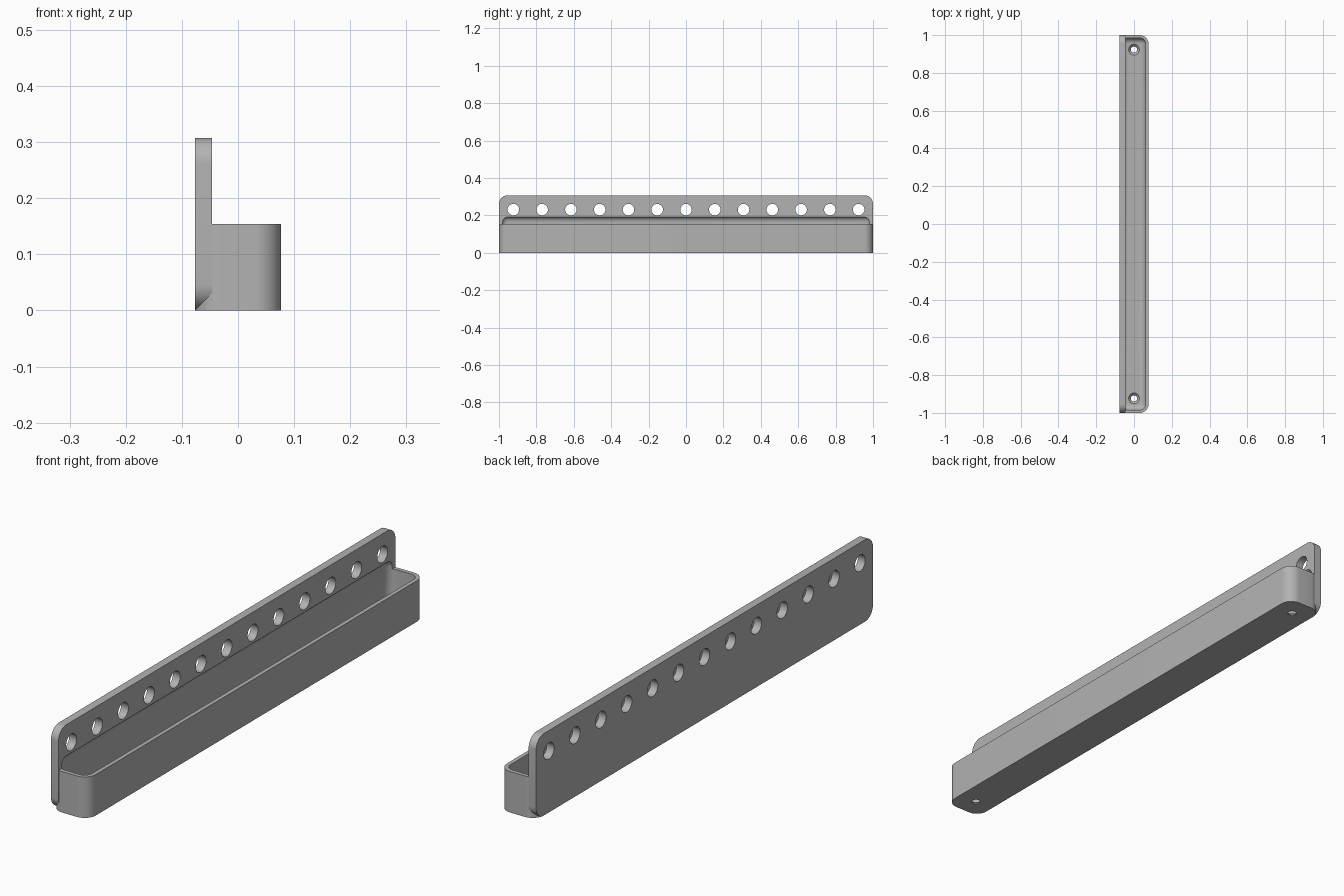
import bpy, bmesh
from math import pi
from mathutils import Matrix, Vector

if "Cube" in bpy.data.objects:
    bpy.data.objects.remove(bpy.data.objects["Cube"])

U = 2 / 195            # one design unit; the rack is 195 long
PITCH = 15 * U         # hole spacing, tray width and tray height
HALF = PITCH / 2
WALL = 1.5 * U
PLATE = 3 * U
CORNER = 4.5 * U

grey = bpy.data.materials.new("grey_plastic")
grey.use_nodes = True
grey.diffuse_color = (0.45, 0.45, 0.45, 1)
grey.node_tree.nodes["Principled BSDF"].inputs["Base Color"].default_value = (0.45, 0.45, 0.45, 1)


def make_object(name, bm):
    mesh = bpy.data.meshes.new(name)
    bmesh.ops.recalc_face_normals(bm, faces=bm.faces)
    bm.to_mesh(mesh)
    bm.free()
    mesh.materials.append(grey)
    obj = bpy.data.objects.new(name, mesh)
    bpy.context.collection.objects.link(obj)
    return obj


def rounded_box(name, low, high, radius, axis=None, segments=10):
    """Box with the edges along one axis rounded, or all of them."""
    low, high = Vector(low), Vector(high)
    bm = bmesh.new()
    bmesh.ops.create_cube(bm, size=1)
    size = high - low
    bmesh.ops.scale(bm, vec=size, verts=bm.verts)
    bmesh.ops.translate(bm, vec=(low + high) / 2, verts=bm.verts)
    edges = [e for e in bm.edges if axis is None
             or abs((e.verts[0].co - e.verts[1].co)[axis]) > size[axis] / 2]
    bmesh.ops.bevel(bm, geom=edges, offset=radius, segments=segments,
                    profile=0.5, affect='EDGES', clamp_overlap=True)
    return make_object(name, bm)


def add_cone(bm, centre, r1, r2, depth, along_x=False):
    matrix = Matrix.Translation(centre)
    if along_x:
        matrix = matrix @ Matrix.Rotation(pi / 2, 4, 'Y')
    bmesh.ops.create_cone(bm, cap_ends=True, segments=32, radius1=r1,
                          radius2=r2, depth=depth, matrix=matrix)


def combine(target, other, operation):
    mod = target.modifiers.new(operation.lower(), 'BOOLEAN')
    mod.object, mod.operation, mod.solver = other, operation, 'EXACT'
    bpy.ops.object.select_all(action='DESELECT')
    bpy.context.view_layer.objects.active = target
    target.select_set(True)
    bpy.ops.object.modifier_apply(modifier=mod.name)
    bpy.data.objects.remove(other)


# Tray body joined to the tall mounting plate
rack = rounded_box("tool_rack", (-HALF, -1, 0), (HALF, 1, PITCH), CORNER, axis=2)
plate = rounded_box("mounting_plate", (-HALF, -1, 0),
                    (-HALF + PLATE, 1, 2 * PITCH), CORNER, axis=0)
combine(rack, plate, 'UNION')

# Filleted cavity, which also scoops into the plate above the tray rim
cavity = rounded_box("tray_cavity", (-HALF + WALL, -1 + WALL, WALL),
                     (HALF - WALL, 1 - WALL, 19 * U), PLATE)
combine(rack, cavity, 'DIFFERENCE')

# Row of round holes along the plate
bm = bmesh.new()
for i in range(-6, 7):
    add_cone(bm, (-HALF + PLATE / 2, i * PITCH, 1.5 * PITCH), PLATE, PLATE,
             PLATE * 2, along_x=True)
combine(rack, make_object("plate_holes", bm), 'DIFFERENCE')

# Drain holes through the floor with countersinks above
for part in ("drain_holes", "countersinks"):
    bm = bmesh.new()
    for side in (-1, 1):
        y = side * 6 * PITCH
        if part == "drain_holes":
            add_cone(bm, (0, y, WALL), 1.6 * U, 1.6 * U, 4 * WALL)
        else:
            add_cone(bm, (0, y, WALL), 1.4 * U, 4.2 * U, 2 * WALL * 0.95)
    combine(rack, make_object(part, bm), 'DIFFERENCE')

bpy.context.view_layer.objects.active = rack
rack.select_set(True)
bpy.ops.object.shade_smooth_by_angle(angle=pi / 6)
